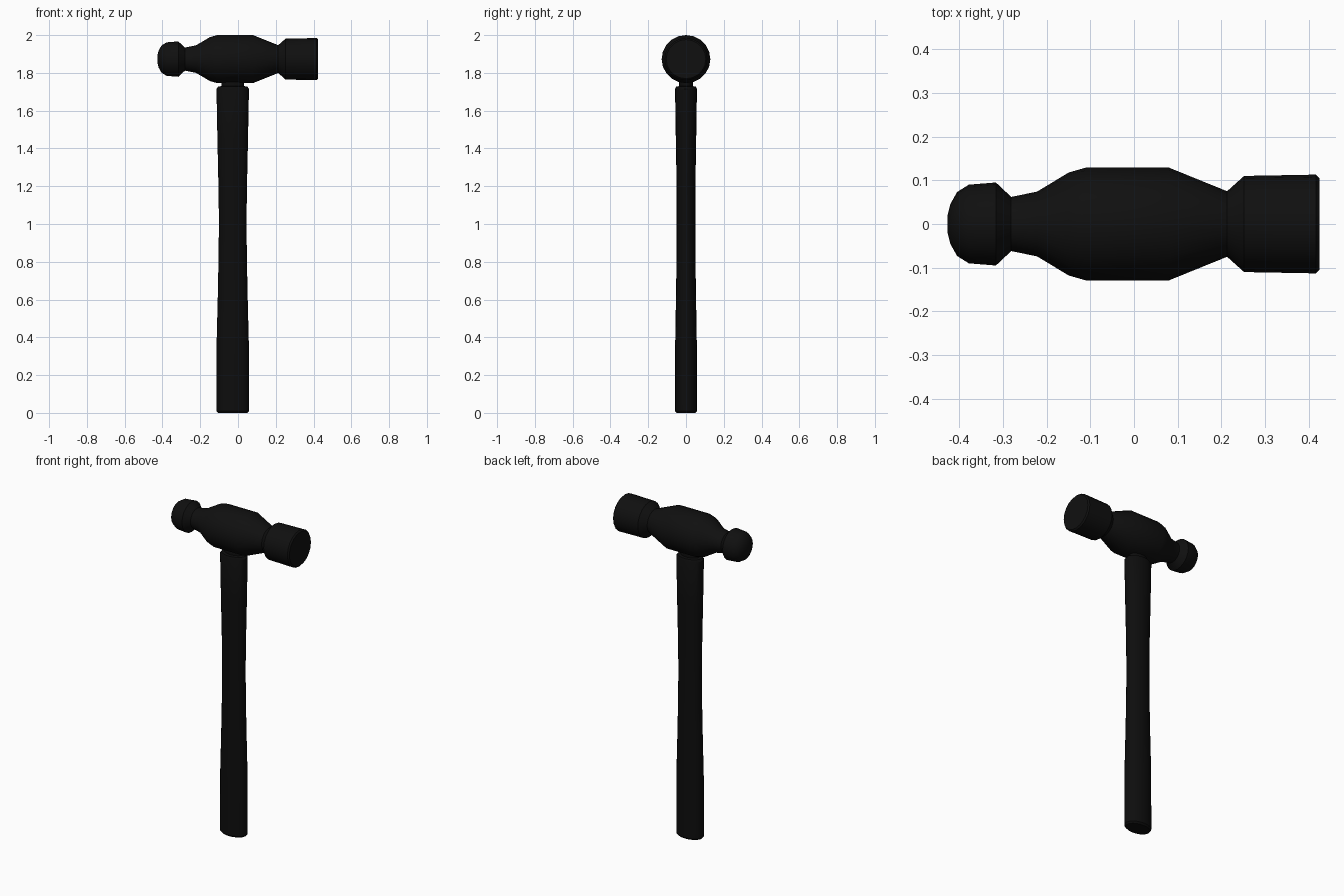
import bpy, bmesh
from math import cos, sin, pi

if "Cube" in bpy.data.objects:
    bpy.data.objects.remove(bpy.data.objects["Cube"])


def material(name, value):
    mat = bpy.data.materials.new(name)
    mat.diffuse_color = (value, value, value, 1)
    mat.use_nodes = True
    mat.node_tree.nodes["Principled BSDF"].inputs["Base Color"].default_value = mat.diffuse_color
    return mat


def loft(name, rings, place, sides, mat):
    """Skin a row of elliptical rings (position, radius_a, radius_b) and cap both ends."""
    bm = bmesh.new()
    loops = []
    for pos, ra, rb in rings:
        loops.append([bm.verts.new(place(pos, ra * cos(2 * pi * i / sides), rb * sin(2 * pi * i / sides)))
                      for i in range(sides)])
    for a, b in zip(loops, loops[1:]):
        for i in range(sides):
            j = (i + 1) % sides
            bm.faces.new((a[i], a[j], b[j], b[i]))
    bm.faces.new(loops[0])
    bm.faces.new(loops[-1])
    bmesh.ops.recalc_face_normals(bm, faces=bm.faces)
    mesh = bpy.data.meshes.new(name)
    bm.to_mesh(mesh)
    bm.free()
    mesh.materials.append(mat)
    obj = bpy.data.objects.new(name, mesh)
    bpy.context.collection.objects.link(obj)
    bpy.ops.object.select_all(action='DESELECT')
    obj.select_set(True)
    bpy.context.view_layer.objects.active = obj
    bpy.ops.object.shade_smooth_by_angle(angle=pi / 6)
    return obj


steel = material("dark_steel", 0.005)
wood = material("dark_handle", 0.004)

# Hammer head: ball peen, neck, cheek, neck and striking face along x
head_profile = [(-0.427, 0.018), (-0.42, 0.046), (-0.405, 0.073), (-0.378, 0.09),
                (-0.316, 0.095), (-0.281, 0.062), (-0.222, 0.074), (-0.149, 0.118),
                (-0.11, 0.129), (0.08, 0.129), (0.213, 0.075), (0.252, 0.110),
                (0.416, 0.113), (0.424, 0.105)]
HEAD_Z = 1.873
loft("hammer_head", [(x, r, r * 0.985) for x, r in head_profile],
     lambda x, a, b: (x, a, HEAD_Z + b), 20, steel)

# Handle: oval grip with a slim waist, then a narrow tenon into the head
handle_profile = [(0, 0.078, 0.05), (0.01, 0.086, 0.058), (0.38, 0.085, 0.057),
                  (0.62, 0.079, 0.053), (0.82, 0.075, 0.050), (1.02, 0.073, 0.049),
                  (1.22, 0.076, 0.050), (1.45, 0.081, 0.054), (1.715, 0.086, 0.058),
                  (1.727, 0.078, 0.052), (1.73, 0.06, 0.036), (1.84, 0.06, 0.036)]
loft("handle", handle_profile, lambda z, a, b: (a - 0.028, b, z), 20, wood)
